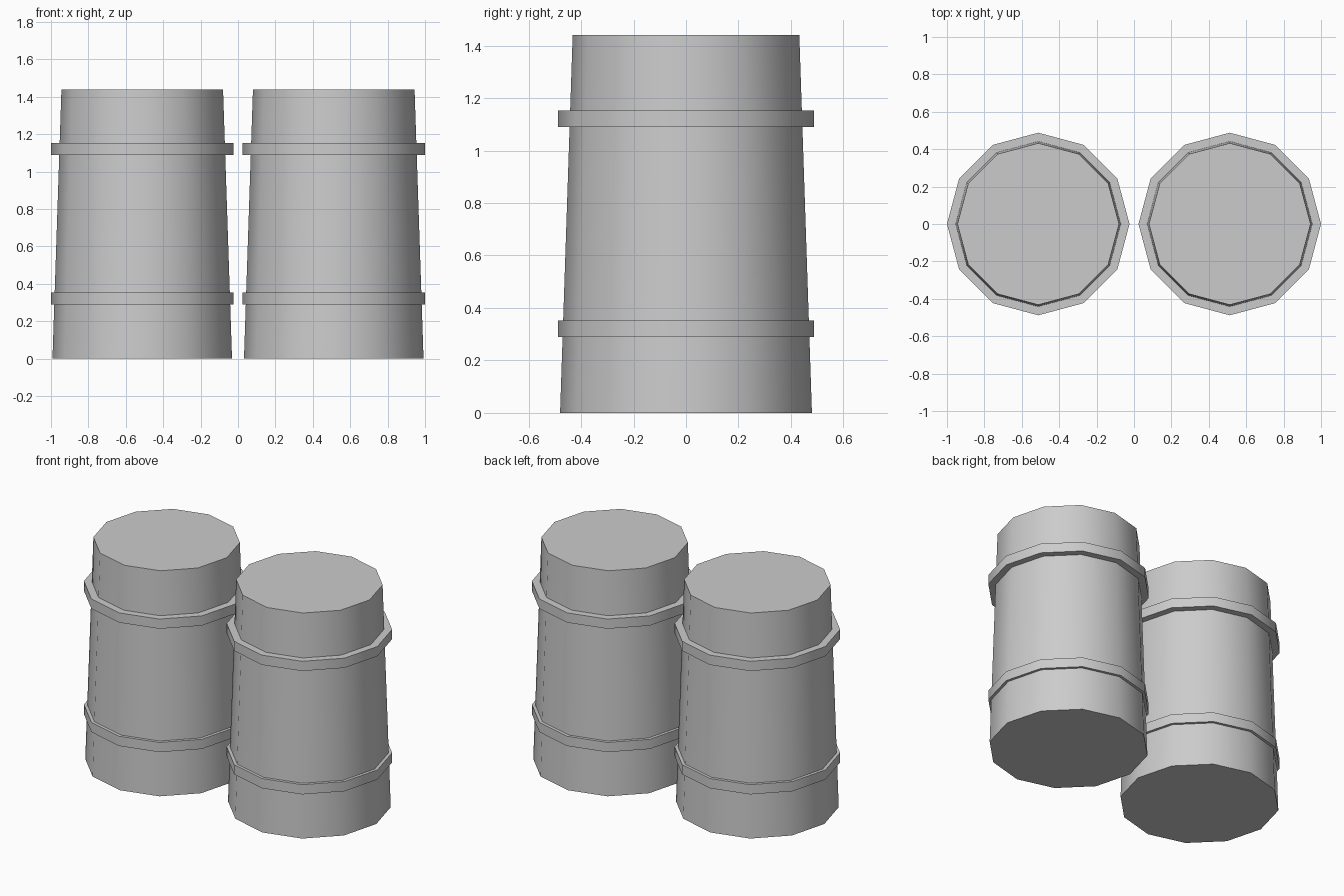
import bpy
import math

if "Cube" in bpy.data.objects:
    bpy.data.objects.remove(bpy.data.objects["Cube"], do_unlink=True)

SIDES = 12
SPACING = 0.512

# Single grey material shared by every part
grey = bpy.data.materials.new("plain_grey")
grey.use_nodes = True
colour = (0.6, 0.6, 0.6, 1)
grey.diffuse_color = colour
grey.node_tree.nodes["Principled BSDF"].inputs["Base Color"].default_value = colour


def tapered_drum(name, x, bottom, top, lower_radius, upper_radius):
    bpy.ops.mesh.primitive_cone_add(
        vertices=SIDES, radius1=lower_radius, radius2=upper_radius,
        depth=top - bottom, location=(x, 0, (bottom + top) / 2))
    part = bpy.context.object
    part.name = name
    part.data.materials.append(grey)
    bpy.ops.object.shade_smooth_by_angle(angle=math.radians(40))


for side, x in (("left", SPACING), ("right", -SPACING)):
    # Barrel body, narrowing towards the lid
    tapered_drum(side + "_barrel_body", x, 0, 1.44, 0.48, 0.432)
    # Raised hoops around the body
    for level, height in (("lower", 0.29), ("upper", 1.09)):
        tapered_drum(f"{side}_{level}_hoop", x, height, height + 0.063, 0.488, 0.488)
